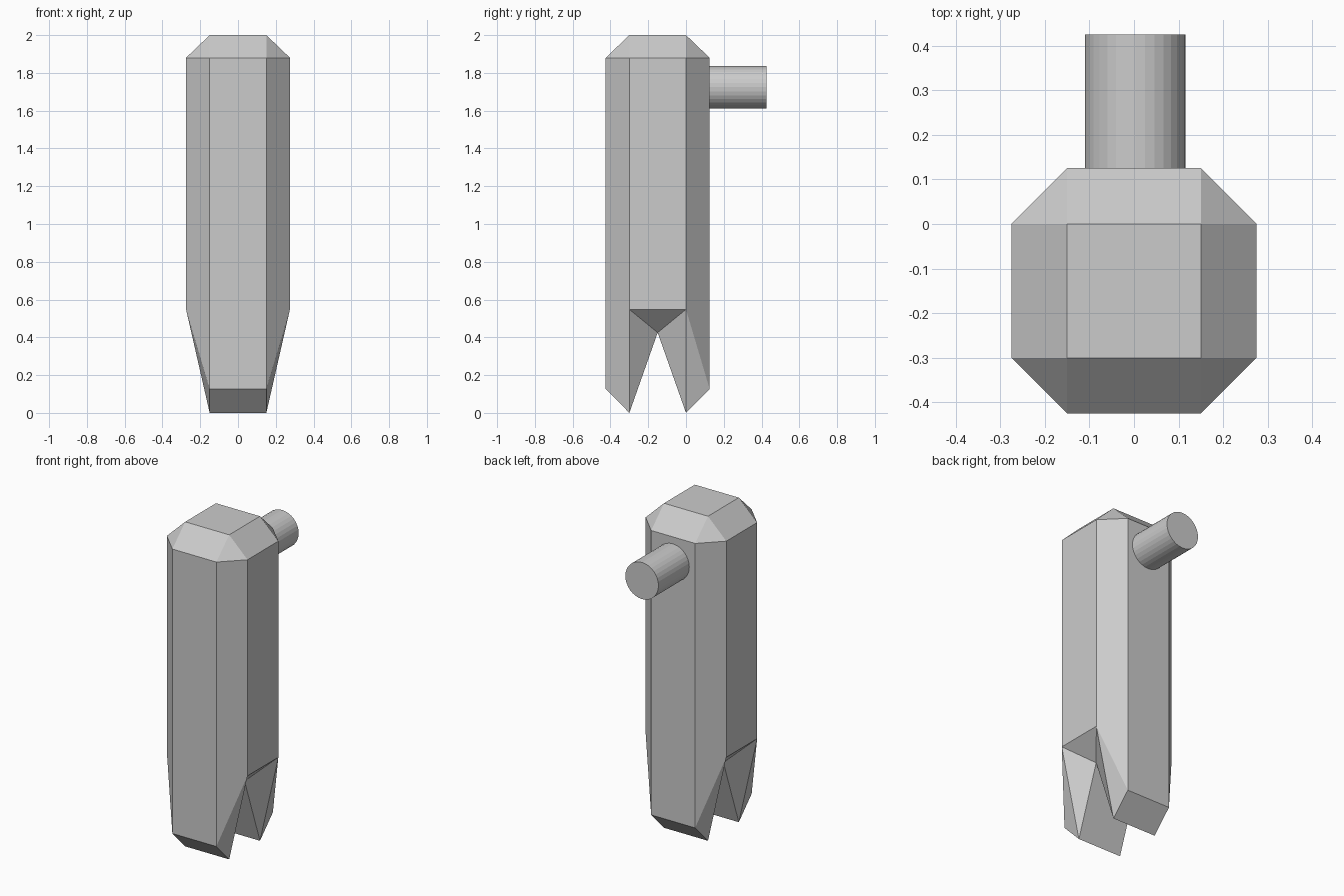
import bpy, bmesh, math

if "Cube" in bpy.data.objects:
    bpy.data.objects.remove(bpy.data.objects["Cube"])

# Body: one quarter of the chamfered bar, mirrored across x and y
I, O = 0.15, 0.275           # inner and outer half widths
TOP, SHOULDER = 2.0, 1.88    # flat top and top chamfer
TAPER, TIP, NOTCH = 0.548, 0.127, 0.425

top = (I, I, TOP)
front_hi, front_lo = (I, O, SHOULDER), (I, O, TIP)
side_hi, side_lo = (O, I, SHOULDER), (O, I, TAPER)
foot, notch = (I, I, 0), (I, 0, NOTCH)


def cx(p):
    return (0, p[1], p[2])


def cy(p):
    return (p[0], 0, p[2])


faces = [
    (top, cx(top), (0, 0, TOP), cy(top)),
    (top, front_hi, cx(front_hi), cx(top)),
    (top, cy(top), cy(side_hi), side_hi),
    (top, side_hi, front_hi),
    (front_hi, front_lo, cx(front_lo), cx(front_hi)),
    (side_hi, cy(side_hi), cy(side_lo), side_lo),
    (front_hi, side_hi, side_lo, front_lo),
    (side_lo, foot, front_lo),
    (front_lo, foot, cx(foot), cx(front_lo)),
    (foot, notch, cx(notch), cx(foot)),
    (side_lo, cy(side_lo), notch),
    (side_lo, notch, foot),
]

bm = bmesh.new()
verts = {}
for f in faces:
    for p in f:
        if p not in verts:
            verts[p] = bm.verts.new(p)
    bm.faces.new([verts[p] for p in f])
for axis in 'XY':
    bmesh.ops.mirror(bm, geom=bm.verts[:] + bm.edges[:] + bm.faces[:],
                     axis=axis, merge_dist=0.0001)
bmesh.ops.remove_doubles(bm, verts=bm.verts[:], dist=0.0001)
bmesh.ops.recalc_face_normals(bm, faces=bm.faces[:])
bmesh.ops.dissolve_limit(bm, angle_limit=math.radians(0.5),
                         verts=bm.verts[:], edges=bm.edges[:])
mesh = bpy.data.meshes.new("forked_body")
bm.to_mesh(mesh)
bm.free()
body = bpy.data.objects.new("forked_body", mesh)
body.location.y = -0.15
bpy.context.collection.objects.link(body)

# Round peg on the back, near the top
bpy.ops.mesh.primitive_cylinder_add(
    vertices=32, radius=0.113, depth=0.30,
    location=(0.003, 0.275, 1.724), rotation=(math.pi / 2, 0, 0))
bpy.context.object.name = "back_peg"
